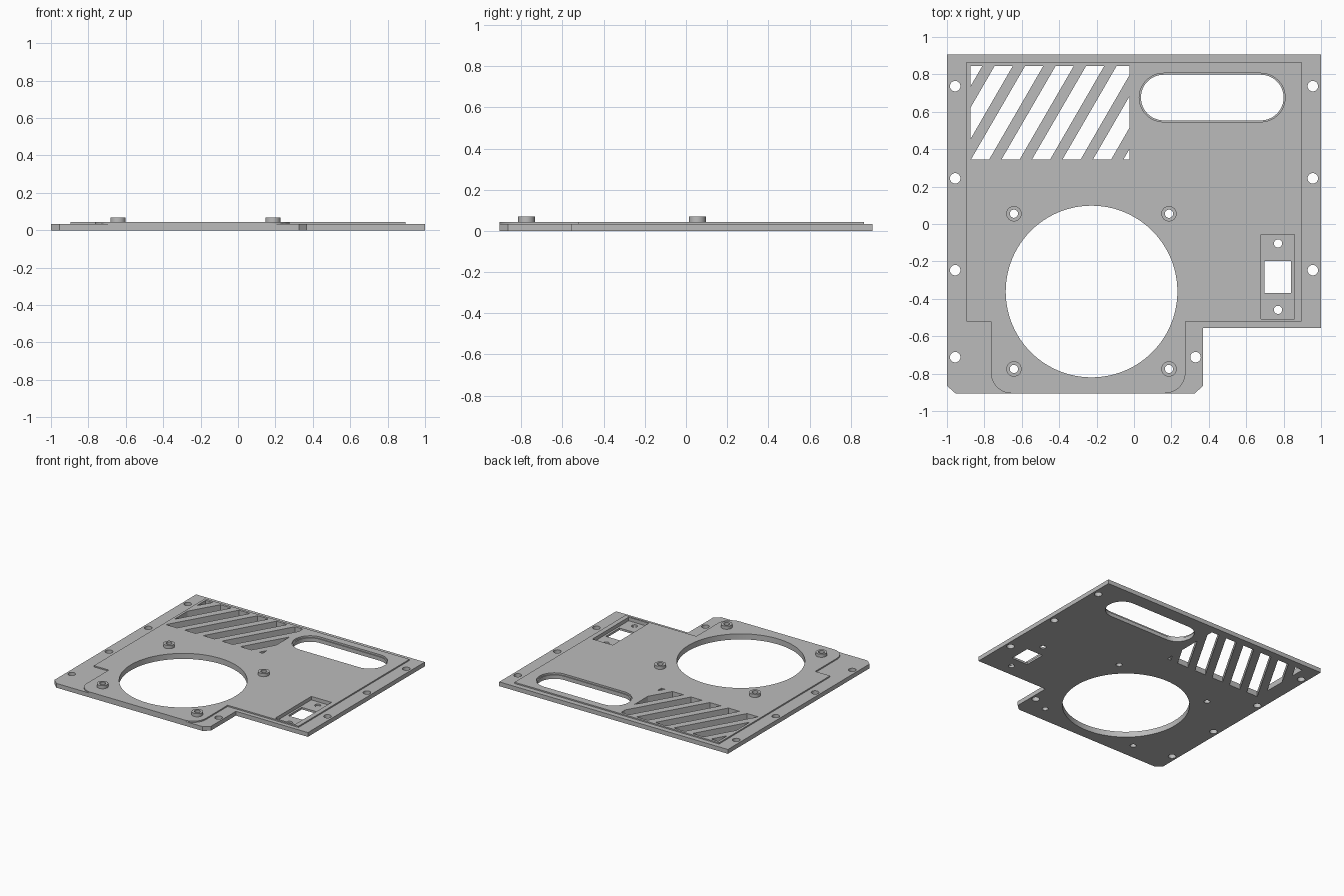
import bpy, bmesh
from math import cos, sin, pi, radians
from mathutils import Vector

if "Cube" in bpy.data.objects:
    bpy.data.objects.remove(bpy.data.objects["Cube"])

grey = bpy.data.materials.new("plain grey")
grey.use_nodes = True
grey.diffuse_color = (0.5, 0.5, 0.5, 1)
grey.node_tree.nodes["Principled BSDF"].inputs["Base Color"].default_value = grey.diffuse_color

PLATE, PANEL, BOSS = 0.034, 0.044, 0.069   # top heights
LOW, HIGH = -0.1, 0.2                      # reach of through cutters


def arc(x, y, r, start, end, n):
    return [(x + r * cos(radians(start + (end - start) * i / n)),
             y + r * sin(radians(start + (end - start) * i / n))) for i in range(n + 1)]


def circle(x, y, r, n=32):
    return arc(x, y, r, 0, 360, n)[:-1]


def rect(x0, x1, y0, y1):
    return [(x0, y0), (x1, y0), (x1, y1), (x0, y1)]


def slot(x0, x1, y0, y1):
    r, y = (y1 - y0) / 2, (y0 + y1) / 2
    return arc(x1 - r, y, r, -90, 90, 24) + arc(x0 + r, y, r, 90, 270, 24)


def prism(bm, points, z0, z1, clip=None):
    """Extrude an outline, optionally trimmed to a range of x."""
    part = bmesh.new()
    part.faces.new([part.verts.new((x, y, z0)) for x, y in points])
    for limit, side in zip(clip or (), (-1, 1)):
        bmesh.ops.bisect_plane(part, geom=part.verts[:] + part.edges[:] + part.faces[:],
                               plane_co=(limit, 0, 0), plane_no=(side, 0, 0), clear_outer=True)
    ext = bmesh.ops.extrude_face_region(part, geom=part.faces[:])["geom"]
    bmesh.ops.translate(part, vec=Vector((0, 0, z1 - z0)),
                        verts=[v for v in ext if isinstance(v, bmesh.types.BMVert)])
    bmesh.ops.recalc_face_normals(part, faces=part.faces[:])
    temp = bpy.data.meshes.new("temp")
    part.to_mesh(temp)
    part.free()
    bm.from_mesh(temp)
    bpy.data.meshes.remove(temp)


def finish(name, bm):
    mesh = bpy.data.meshes.new(name)
    bm.to_mesh(mesh)
    bm.free()
    mesh.materials.append(grey)
    obj = bpy.data.objects.new(name, mesh)
    bpy.context.collection.objects.link(obj)
    return obj


def solid(name, points, z0, z1):
    bm = bmesh.new()
    prism(bm, points, z0, z1)
    return finish(name, bm)


# Base plate with clipped front corners and a notch at the front left
base = solid("base_plate", [
    (-1, 0.905), (-1, -0.865), (-0.955, -0.905), (0.325, -0.905), (0.37, -0.865),
    (0.37, -0.555), (1, -0.555), (1, 0.905)], 0, PLATE)

# Raised panel with a rounded front tongue
R = 0.11
panel = solid("raised_panel",
              [(-0.895, 0.865), (-0.895, -0.522), (-0.765, -0.522)]
              + arc(-0.765 + R, -0.905 + R, R, 180, 270, 12)
              + arc(0.275 - R, -0.905 + R, R, 270, 360, 12)
              + [(0.275, -0.522), (0.895, -0.522), (0.895, 0.865)], PLATE, PANEL)

# Fan mounting bosses
boss_spots = [(x, y) for x in (-0.642, 0.187) for y in (0.055, -0.775)]
bosses = [solid(f"fan_boss_{i + 1}", circle(x, y, 0.041), PANEL, BOSS)
          for i, (x, y) in enumerate(boss_spots)]

# Through cutter: fan opening, screw holes, handle slot, switch opening
bm = bmesh.new()
prism(bm, circle(-0.227, -0.361, 0.459, 96), LOW, HIGH)
screws = [(s * 0.956, y) for s in (-1, 1) for y in (0.737, 0.244, -0.247)]
for x, y in screws + [(-0.956, -0.712), (0.329, -0.712)]:
    prism(bm, circle(x, y, 0.028), LOW, HIGH)
for x, y in boss_spots + [(0.77, -0.104), (0.77, -0.459)]:
    prism(bm, circle(x, y, 0.022), LOW, HIGH)
prism(bm, slot(0.037, 0.8, 0.554, 0.798), LOW, HIGH)
prism(bm, rect(0.697, 0.84, -0.368, -0.198), LOW, HIGH)

# Slanted vent openings trimmed to a rectangular window
for k in range(-2, 6):
    x = -0.872 + 0.163 * k
    prism(bm, [(x, 0.344), (x + 0.097, 0.344), (x + 0.387, 0.845), (x + 0.29, 0.845)],
          LOW, HIGH, clip=(-0.875, -0.025))
through = finish("through_cutter", bm)

# Recess cutter: switch pocket and stepped rim of the handle slot
bm = bmesh.new()
prism(bm, rect(0.68, 0.857, -0.507, -0.055), 0.016, HIGH)
prism(bm, slot(0.028, 0.808, 0.546, 0.806), 0.03, HIGH)
recess = finish("recess_cutter", bm)

for obj in [base, panel] + bosses:
    bpy.ops.object.select_all(action="DESELECT")
    obj.select_set(True)
    bpy.context.view_layer.objects.active = obj
    for cutter in (through, recess):
        mod = obj.modifiers.new("cut", "BOOLEAN")
        mod.operation, mod.solver, mod.object = "DIFFERENCE", "EXACT", cutter
        bpy.ops.object.modifier_apply(modifier=mod.name)
    bpy.ops.object.shade_smooth_by_angle(angle=radians(30))

for cutter in (through, recess):
    bpy.data.objects.remove(cutter)
